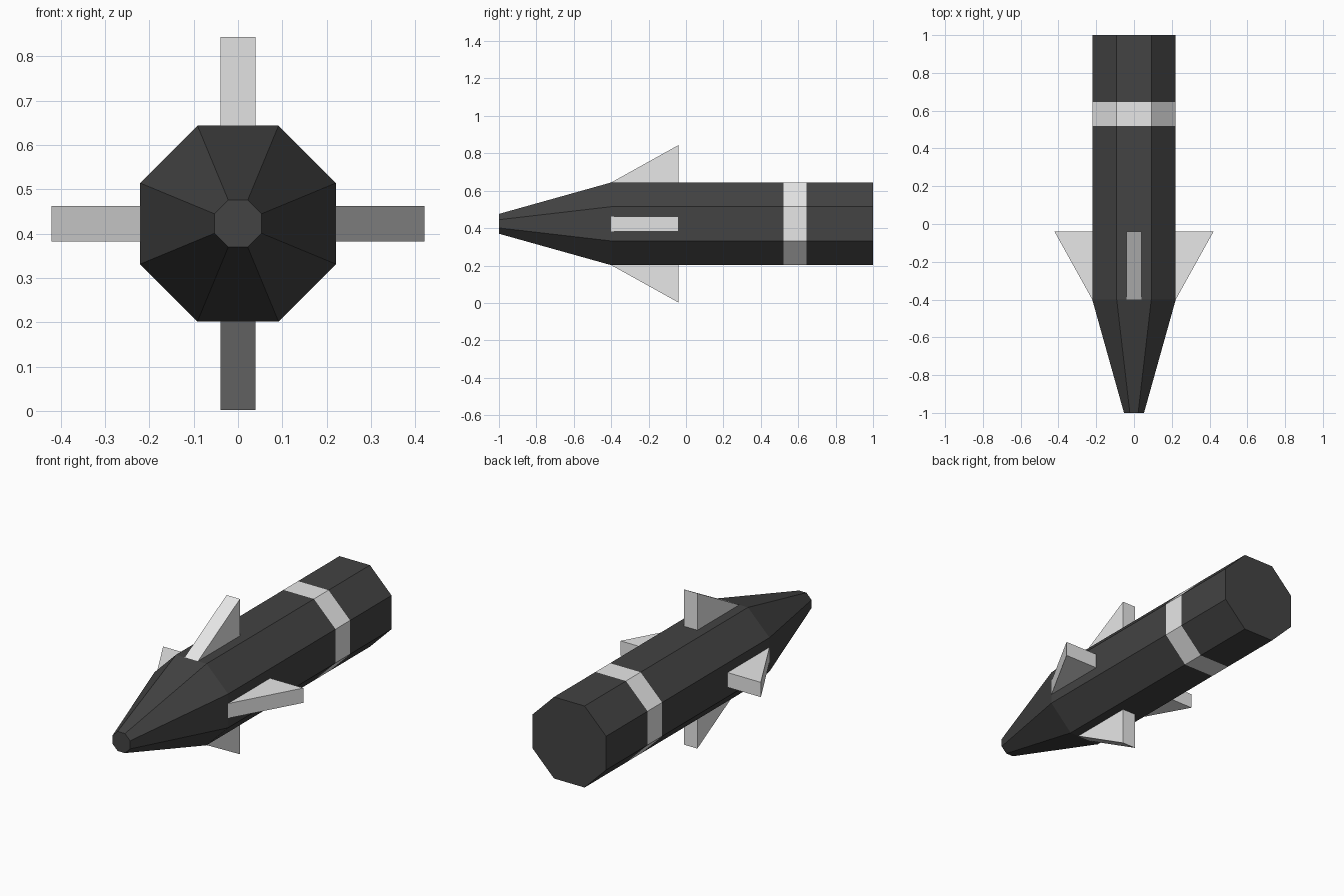
import bpy, bmesh, math
from mathutils import Matrix, Vector

if "Cube" in bpy.data.objects:
    bpy.data.objects.remove(bpy.data.objects["Cube"])

CZ = 0.423      # height of the long axis
APO = 0.221     # flat-to-axis distance of the octagonal body


def material(name, v):
    m = bpy.data.materials.new(name)
    m.diffuse_color = (v, v, v, 1)
    m.use_nodes = True
    m.node_tree.nodes["Principled BSDF"].inputs["Base Color"].default_value = m.diffuse_color
    return m


dark = material("charcoal", 0.056)
light = material("light grey", 0.8)


def make_object(name, bm, mats):
    bmesh.ops.recalc_face_normals(bm, faces=bm.faces)
    me = bpy.data.meshes.new(name)
    bm.to_mesh(me)
    bm.free()
    for m in mats:
        me.materials.append(m)
    ob = bpy.data.objects.new(name, me)
    bpy.context.collection.objects.link(ob)
    return ob


# Body: octagonal rings along y as (y, apothem), with a flush light band
sections = [(-1.0, 0.053), (-0.4, APO), (0.52, APO), (0.645, APO), (1.0, APO)]
bm = bmesh.new()
rings = []
for y, apo in sections:
    r = apo / math.cos(math.pi / 8)
    angles = [math.pi / 8 + i * math.pi / 4 for i in range(8)]
    rings.append([bm.verts.new((r * math.cos(a), y, CZ + r * math.sin(a))) for a in angles])
for a, b in zip(rings, rings[1:]):
    for i in range(8):
        j = (i + 1) % 8
        bm.faces.new((a[i], a[j], b[j], b[i]))
bm.faces.new(rings[0])
bm.faces.new(rings[-1])
for f in bm.faces:
    f.material_index = int(0.52 < f.calc_center_median().y < 0.645)
make_object("body", bm, [dark, light])

# Fins: one wedge profile (y, radius), extruded and turned around the axis
profile = [(-0.4, APO - 0.01), (-0.4, APO), (-0.04, 0.421), (-0.04, APO - 0.01)]
for k, side in enumerate(("top", "right", "bottom", "left")):
    bm = bmesh.new()
    face = bm.faces.new([bm.verts.new((-0.04, y, r)) for y, r in profile])
    ext = bmesh.ops.extrude_face_region(bm, geom=[face])
    verts = [g for g in ext["geom"] if isinstance(g, bmesh.types.BMVert)]
    bmesh.ops.translate(bm, vec=Vector((0.08, 0, 0)), verts=verts)
    bm.transform(Matrix.Translation((0, 0, CZ)) @ Matrix.Rotation(k * math.pi / 2, 4, 'Y'))
    make_object(side + "_fin", bm, [light])
